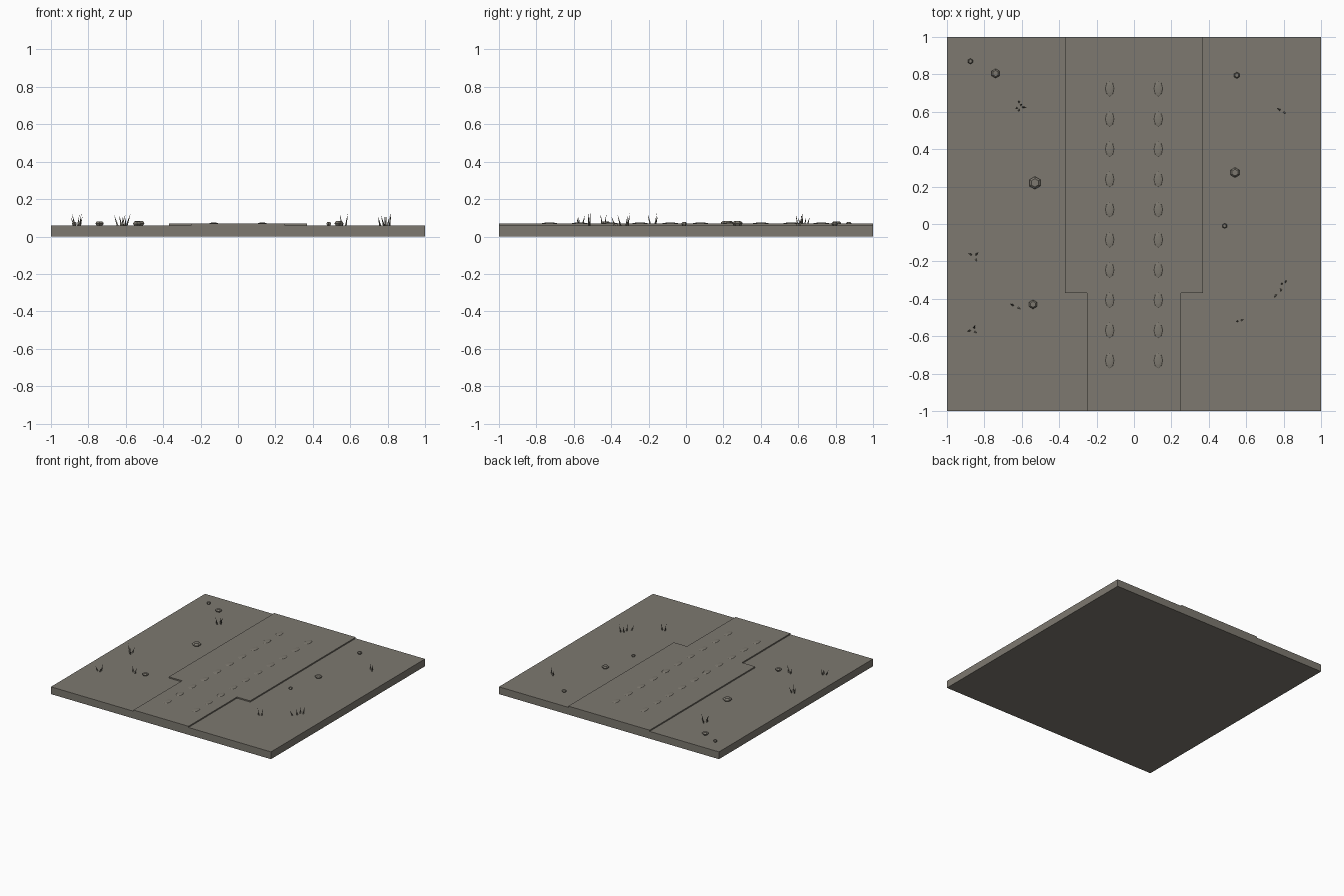
import bpy, bmesh, math, random
from mathutils import Vector, Matrix

if "Cube" in bpy.data.objects:
    bpy.data.objects.remove(bpy.data.objects["Cube"])

random.seed(4)
GROUND, ROAD = 0.06, 0.07
stone = bpy.data.materials.new("warm grey")
stone.diffuse_color = (0.205, 0.19, 0.16, 1)
stone.use_nodes = True
stone.node_tree.nodes["Principled BSDF"].inputs["Base Color"].default_value = stone.diffuse_color


def finish(name, bm):
    bmesh.ops.recalc_face_normals(bm, faces=bm.faces)
    me = bpy.data.meshes.new(name)
    bm.to_mesh(me)
    bm.free()
    me.materials.append(stone)
    ob = bpy.data.objects.new(name, me)
    bpy.context.collection.objects.link(ob)
    return ob


def slab(name, outline, z0, z1):
    bm = bmesh.new()
    face = bm.faces.new([bm.verts.new((x, y, z0)) for x, y in outline])
    top = bmesh.ops.extrude_face_region(bm, geom=[face])["geom"]
    bmesh.ops.translate(bm, vec=(0, 0, z1 - z0),
                        verts=[v for v in top if isinstance(v, bmesh.types.BMVert)])
    if not face.is_valid or len(bm.faces) == len(outline) + 1:
        bm.faces.new([v for v in bm.verts if abs(v.co.z - z0) < 1e-6])
    return finish(name, bm)


# Ground tile and the stepped path lying on it
slab("ground", [(-1, -1), (1, -1), (1, 1), (-1, 1)], 0, GROUND)
half = [(0.25, -1), (0.25, -0.37), (0.37, -0.37), (0.37, 1)]
slab("path", half + [(-x, y) for x, y in reversed(half)], GROUND - 0.005, ROAD)

# Two rows of shallow bumps along the path
bm = bmesh.new()
for side in (-1, 1):
    for i in range(10):
        m = (Matrix.Translation((side * 0.13, -0.73 + i * 0.1615, ROAD - 0.001))
             @ Matrix.Diagonal((0.024, 0.045, 0.006, 1)))
        bmesh.ops.create_uvsphere(bm, u_segments=8, v_segments=6, radius=1, matrix=m)
finish("path_bumps", bm)

# Six-sided pebbles
pebbles = [(-0.875, 0.87, 0.015), (-0.74, 0.805, 0.025), (-0.53, 0.22, 0.034),
           (-0.54, -0.43, 0.024), (0.55, 0.795, 0.017), (0.54, 0.275, 0.027),
           (0.485, -0.01, 0.014)]
for x, y, r in pebbles:
    bm = bmesh.new()
    h = 0.012 + 0.36 * r
    rings = []
    for scale, z in ((0.75, 0), (1, 0.4 * h), (0.95, 0.65 * h), (0.65, h)):
        rings.append([bm.verts.new((x + r * scale * math.sin(a * math.pi / 3),
                                    y + r * scale * math.cos(a * math.pi / 3),
                                    GROUND + z)) for a in range(6)])
    for low, high in zip(rings, rings[1:]):
        for a in range(6):
            b = (a + 1) % 6
            bm.faces.new((low[a], low[b], high[b], high[a]))
    bm.faces.new(rings[0])
    bm.faces.new(rings[-1])
    finish("pebble", bm)

# Grass tufts: thin three-sided blades leaning outwards
tufts = [
    [(-0.615, 0.65), (-0.605, 0.635), (-0.595, 0.625), (-0.625, 0.62), (-0.615, 0.61)],
    [(-0.87, -0.165), (-0.845, -0.165), (-0.845, -0.19)],
    [(-0.875, -0.57), (-0.855, -0.555), (-0.85, -0.575)],
    [(-0.645, -0.435), (-0.62, -0.448)],
    [(0.78, 0.61), (0.80, 0.597)],
    [(0.81, -0.31), (0.79, -0.32), (0.785, -0.35), (0.76, -0.38)],
    [(0.555, -0.52), (0.575, -0.515)],
]
for tuft in tufts:
    bm = bmesh.new()
    centre = sum((Vector((*p, 0)) for p in tuft), Vector()) / len(tuft)
    for p in tuft:
        root = Vector((*p, GROUND - 0.002))
        lean = root - centre
        lean.z = 0
        lean = lean.normalized() * random.uniform(0.008, 0.022)
        tip = root + lean + Vector((0, 0, random.uniform(0.045, 0.072)))
        turn = random.uniform(0, 2 * math.pi)
        base = [bm.verts.new(root + Vector((math.cos(turn + k * 2.0944),
                                            math.sin(turn + k * 2.0944), 0)) * 0.006)
                for k in range(3)]
        end = bm.verts.new(tip)
        bm.faces.new(base)
        for k in range(3):
            bm.faces.new((base[k], base[(k + 1) % 3], end))
    finish("grass_tuft", bm)
